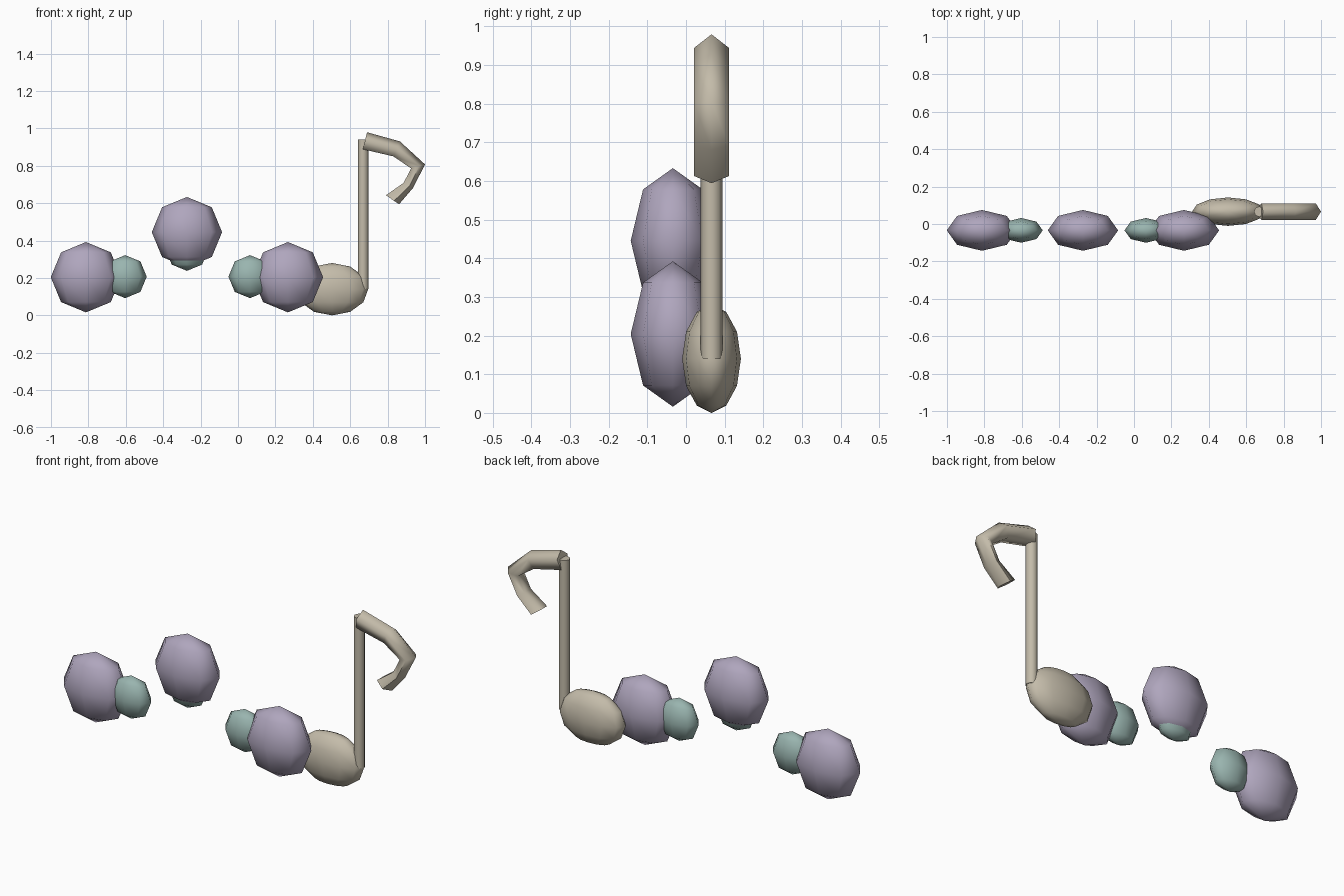
import bpy, bmesh, math
from mathutils import Matrix, Vector

cube = bpy.data.objects.get("Cube")
if cube:
    bpy.data.objects.remove(cube, do_unlink=True)


def material(name, rgb):
    m = bpy.data.materials.new(name)
    m.use_nodes = True
    m.diffuse_color = (*rgb, 1)
    m.node_tree.nodes["Principled BSDF"].inputs["Base Color"].default_value = (*rgb, 1)
    return m


LILAC = material("lilac", (0.43, 0.38, 0.51))
TEAL = material("soft teal", (0.32, 0.46, 0.43))
STONE = material("warm stone", (0.55, 0.50, 0.40))


def finish(name, bm, mat, angle=180):
    bmesh.ops.recalc_face_normals(bm, faces=bm.faces)
    mesh = bpy.data.meshes.new(name)
    bm.to_mesh(mesh)
    bm.free()
    mesh.materials.append(mat)
    obj = bpy.data.objects.new(name, mesh)
    bpy.context.collection.objects.link(obj)
    bpy.ops.object.select_all(action="DESELECT")
    obj.select_set(True)
    bpy.context.view_layer.objects.active = obj
    bpy.ops.object.shade_smooth_by_angle(angle=math.radians(angle))
    return obj


def ellipsoid(name, centre, radii, sides, mat):
    bm = bmesh.new()
    bmesh.ops.create_uvsphere(
        bm, u_segments=sides, v_segments=sides // 2, radius=1,
        matrix=Matrix.Translation(centre) @ Matrix.Diagonal((*radii, 1)))
    return finish(name, bm, mat)


# Three flattened large beads, each with a small bead tucked into it
BEAD_Y = -0.034
beads = {
    "right": ((-0.813, 0.204), (-0.603, 0.207)),
    "middle": ((-0.273, 0.445), (-0.273, 0.353)),
    "left": ((0.267, 0.204), (0.064, 0.207)),
}
for side, (large, small) in beads.items():
    ellipsoid(side + "_large_bead", (large[0], BEAD_Y, large[1]), (0.188, 0.109, 0.188), 8, LILAC)
    ellipsoid(side + "_small_bead", (small[0], BEAD_Y, small[1]), (0.115, 0.066, 0.115), 8, TEAL)

# Note head
NOTE_Y = 0.066
ellipsoid("note_head", (0.503, NOTE_Y, 0.14), (0.193, 0.076, 0.14), 12, STONE)

# Straight note stem
bm = bmesh.new()
bmesh.ops.create_cone(bm, cap_ends=True, segments=8, radius1=0.028, radius2=0.028, depth=0.80,
                      matrix=Matrix.Translation((0.669, NOTE_Y, 0.54)))
finish("note_stem", bm, STONE, 60)

# Curved flag: five-sided sections, each set by its outer and inner point
sections = [
    ((0.690, 0.979), (0.668, 0.888)),
    ((0.866, 0.930), (0.831, 0.850)),
    ((1.000, 0.807), (0.925, 0.786)),
    ((0.935, 0.680), (0.886, 0.709)),
    ((0.861, 0.594), (0.791, 0.642)),
]
SIDES = 5
lowest = math.cos(math.pi * 4 / SIDES)
bm = bmesh.new()
rings = []
for outer, inner in sections:
    outer, inner = Vector(outer), Vector(inner)
    ring = []
    for i in range(SIDES):
        a = math.tau * i / SIDES
        p = inner.lerp(outer, (math.cos(a) - lowest) / (1 - lowest))
        ring.append(bm.verts.new((p.x, NOTE_Y + 0.047 * math.sin(a), p.y)))
    rings.append(ring)
for r, s in zip(rings, rings[1:]):
    for i in range(SIDES):
        j = (i + 1) % SIDES
        bm.faces.new((r[i], r[j], s[j], s[i]))
bm.faces.new(rings[0])
bm.faces.new(rings[-1])
finish("note_flag", bm, STONE, 80)
